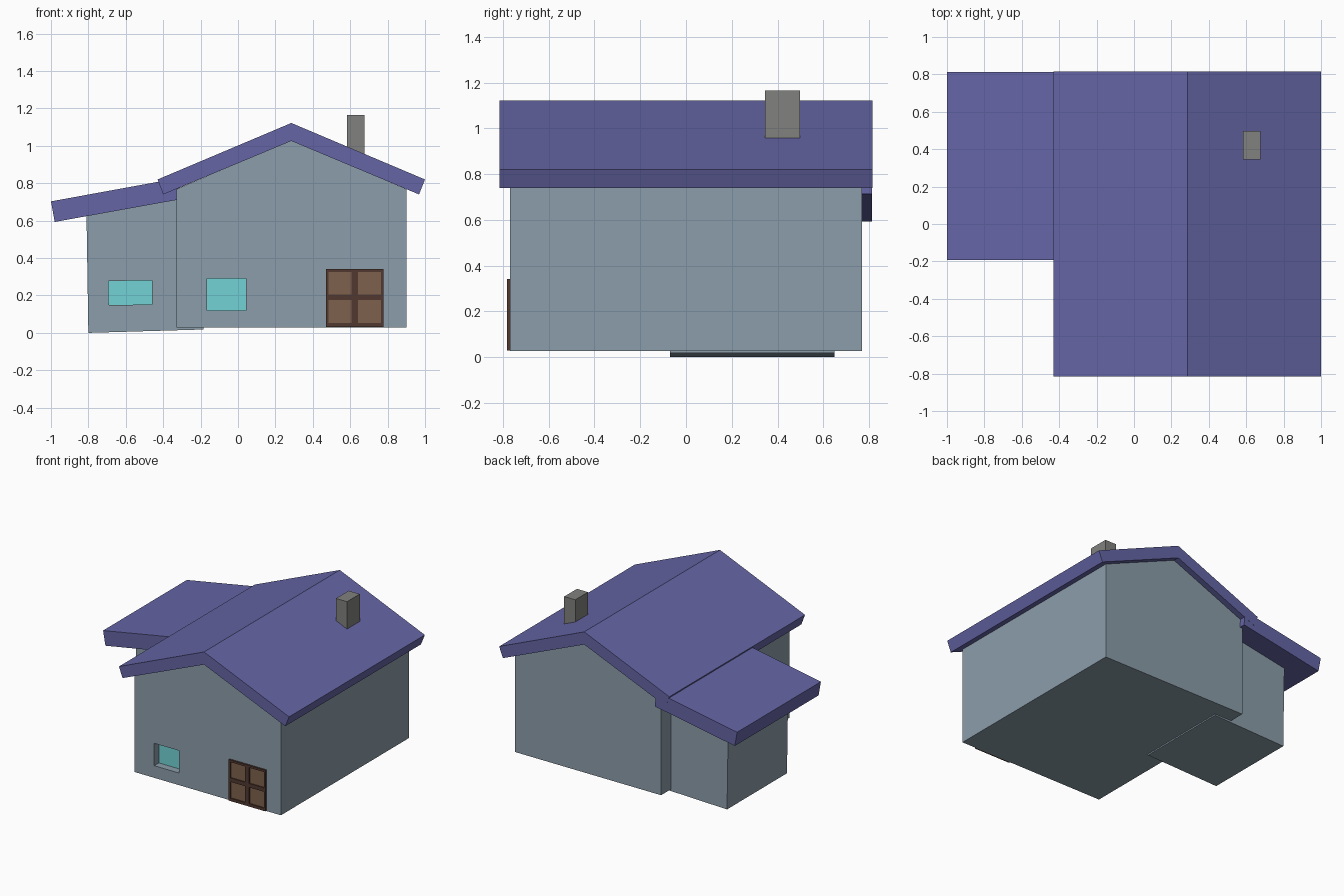
import bpy, bmesh
from math import radians

if "Cube" in bpy.data.objects:
    bpy.data.objects.remove(bpy.data.objects["Cube"])


def material(name, r, g, b):
    m = bpy.data.materials.new(name)
    m.diffuse_color = (r, g, b, 1)
    m.use_nodes = True
    m.node_tree.nodes["Principled BSDF"].inputs["Base Color"].default_value = m.diffuse_color
    return m


WALL = material("wall_paint", 0.26, 0.34, 0.40)
ROOF = material("roof_tile", 0.13, 0.13, 0.38)
GLASS = material("glass", 0.17, 0.65, 0.66)
FRAME = material("dark_wood", 0.085, 0.04, 0.03)
PANEL = material("light_wood", 0.21, 0.12, 0.075)
STONE = material("stone", 0.22, 0.22, 0.21)


def prism(name, profile, y0, y1, mat):
    """Extrude an x-z outline from y0 to y1."""
    bm = bmesh.new()
    face = bm.faces.new([bm.verts.new((x, y0, z)) for x, z in profile])
    ext = bmesh.ops.extrude_face_region(bm, geom=[face])
    moved = [v for v in ext["geom"] if isinstance(v, bmesh.types.BMVert)]
    bmesh.ops.translate(bm, verts=moved, vec=(0, y1 - y0, 0))
    bmesh.ops.recalc_face_normals(bm, faces=bm.faces)
    mesh = bpy.data.meshes.new(name)
    bm.to_mesh(mesh)
    bm.free()
    obj = bpy.data.objects.new(name, mesh)
    bpy.context.collection.objects.link(obj)
    if mat:
        mesh.materials.append(mat)
    return obj


def box(name, x0, x1, y0, y1, z0, z1, mat):
    return prism(name, [(x0, z0), (x1, z0), (x1, z1), (x0, z1)], y0, y1, mat)


def window(name, wall, x0, x1, z0, z1, y, tilt=0.0, depth=0.06):
    """Cut a recess into the wall front at y and set a pane at its back."""
    cx, cz = (x0 + x1) / 2, (z0 + z1) / 2
    w, h = (x1 - x0) / 2, (z1 - z0) / 2
    cutter = box(name + "_cutter", -w, w, y - 0.05, y + depth, -h, h, WALL)
    pane = box(name + "_pane", -w, w, y + depth - 0.004, y + depth + 0.01, -h, h, GLASS)
    for o in (cutter, pane):
        o.location = (cx, 0, cz)
        o.rotation_euler.y = radians(-tilt)
    cutter.hide_render = True
    cutter.hide_set(True)
    mod = wall.modifiers.new("recess", 'BOOLEAN')
    mod.operation = 'DIFFERENCE'
    mod.solver = 'EXACT'
    mod.object = cutter


# Main house with gable
house = prism("house_walls", [(-0.33, 0.028), (0.90, 0.028), (0.90, 0.768),
                              (0.285, 1.028), (-0.33, 0.768)], -0.77, 0.77, WALL)
window("house_window", house, -0.165, 0.042, 0.12, 0.29, -0.77)

# Main roof
prism("house_roof", [(-0.43, 0.82), (-0.40, 0.74), (0.285, 1.026), (0.968, 0.74),
                     (1.0, 0.82), (0.285, 1.122)], -0.815, 0.815, ROOF)

# Slightly leaning side annex
annex = prism("annex_walls", [(-0.80, 0.0), (-0.185, 0.018), (-0.195, 0.74),
                              (-0.81, 0.628)], -0.07, 0.65, WALL)
window("annex_window", annex, -0.692, -0.46, 0.15, 0.279, -0.07, tilt=1.0)

# Annex lean-to roof
prism("annex_roof", [(-1.0, 0.703), (-0.98, 0.593), (-0.31, 0.714),
                     (-0.315, 0.828)], -0.192, 0.814, ROOF)

# Chimney
box("chimney", 0.582, 0.675, 0.345, 0.498, 0.90, 1.165, STONE)

# Door: frame bars around four panels
xs = [(0.47, 0.485), (0.608, 0.642), (0.765, 0.778)]
zs = [(0.03, 0.052), (0.176, 0.206), (0.326, 0.342)]
for i, (a, b) in enumerate(xs):
    box(f"door_stile_{i}", a, b, -0.783, -0.76, 0.03, 0.342, FRAME)
for i, (a, b) in enumerate(zs):
    for j in range(2):
        box(f"door_rail_{i}_{j}", xs[j][1], xs[j + 1][0], -0.783, -0.76, a, b, FRAME)
for i in range(2):
    for j in range(2):
        box(f"door_panel_{i}_{j}", xs[i][1], xs[i + 1][0], -0.775, -0.76,
            zs[j][1], zs[j + 1][0], PANEL)
